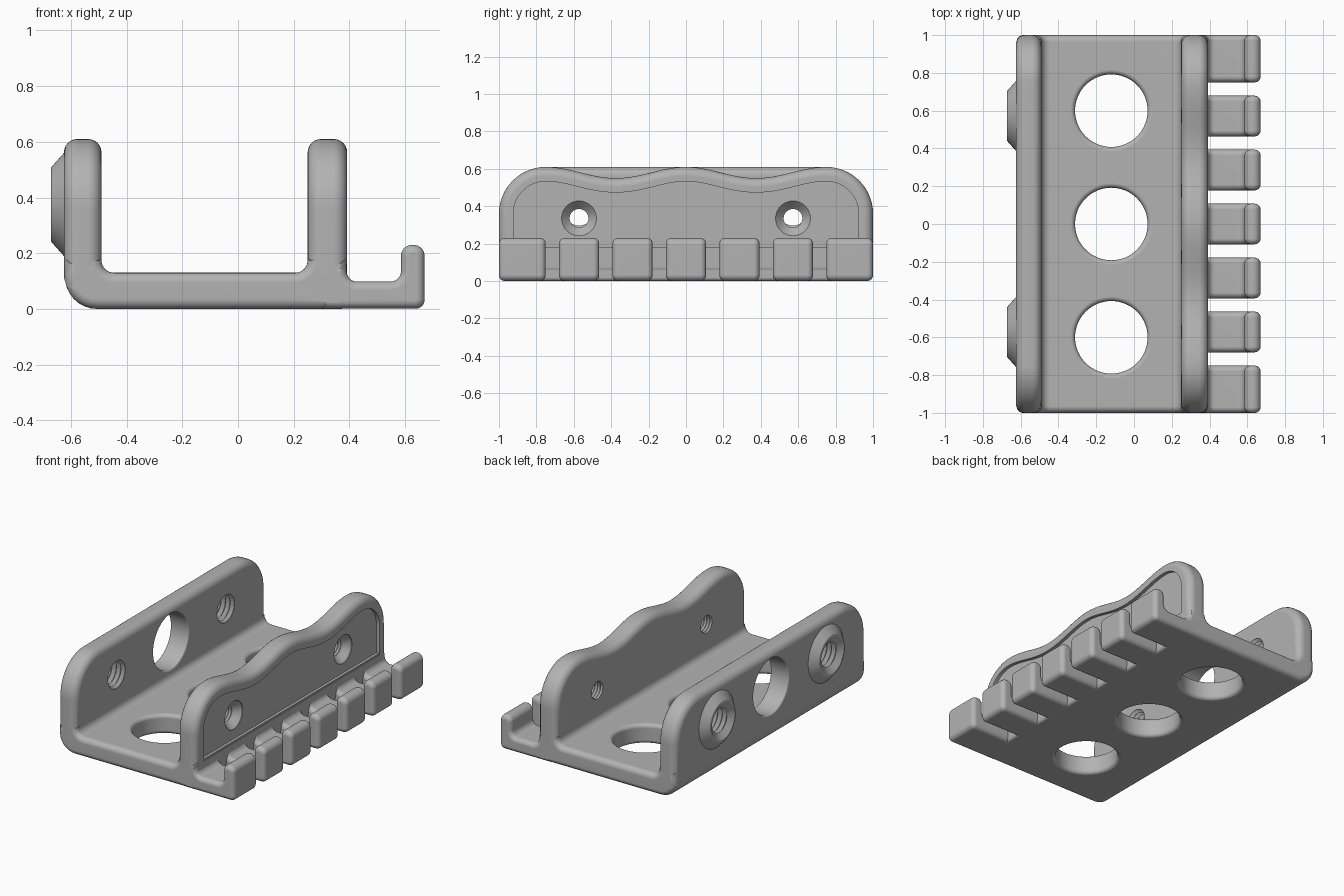
import bpy
import bmesh
from math import sin, cos, pi
from mathutils import Vector

cube = bpy.data.objects.get("Cube")
if cube:
    bpy.data.objects.remove(cube)

grey = bpy.data.materials.new("plain grey")
grey.use_nodes = True
grey.diffuse_color = (0.45, 0.45, 0.45, 1)
grey.node_tree.nodes["Principled BSDF"].inputs["Base Color"].default_value = grey.diffuse_color


def rounded(corners, steps=8):
    """Outline from square corners (u, v, radius)."""
    out = []
    for i, (u, v, r) in enumerate(corners):
        p = Vector((u, v))
        if r == 0:
            out.append(p)
            continue
        back = (Vector(corners[i - 1][:2]) - p).normalized()
        ahead = (Vector(corners[(i + 1) % len(corners)][:2]) - p).normalized()
        centre = p + r * (back + ahead)
        for k in range(steps + 1):
            a = pi / 2 * k / steps
            out.append(centre - ahead * r * cos(a) - back * r * sin(a))
    return out


def inset(outline, d):
    """Move a counter-clockwise outline inwards by d."""
    out = []
    for i, p in enumerate(outline):
        e1 = (p - outline[i - 1]).normalized()
        e2 = (outline[(i + 1) % len(outline)] - p).normalized()
        n1, n2 = Vector((-e1.y, e1.x)), Vector((-e2.y, e2.x))
        out.append(p + (n1 + n2) * d / (1 + n1.dot(n2)))
    return out


def build(name, rings):
    """Skin a stack of equal rings and close both ends."""
    bm = bmesh.new()
    loops = [[bm.verts.new(p) for p in ring] for ring in rings]
    n = len(loops[0])
    for a, b in zip(loops, loops[1:]):
        for i in range(n):
            j = (i + 1) % n
            bm.faces.new((a[i], a[j], b[j], b[i]))
    bm.faces.new(loops[0])
    bm.faces.new(loops[-1])
    bmesh.ops.recalc_face_normals(bm, faces=bm.faces)
    mesh = bpy.data.meshes.new(name)
    bm.to_mesh(mesh)
    bm.free()
    mesh.materials.append(grey)
    obj = bpy.data.objects.new(name, mesh)
    bpy.context.collection.objects.link(obj)
    return obj


def slab(name, outline, axis, start, end, r=0.0, steps=6):
    """Extrude an outline along an axis with rounded rims."""
    levels = [(start, 0), (end, 0)]
    if r:
        arc = [pi / 2 * k / steps for k in range(steps + 1)]
        levels = [(start + r * (1 - sin(a)), r * (1 - cos(a))) for a in reversed(arc)]
        levels += [(end - r * (1 - sin(a)), r * (1 - cos(a))) for a in arc]
    rings = []
    for w, d in levels:
        pts = inset(outline, d)
        rings.append([(w, p.x, p.y) if axis == "x" else (p.x, w, p.y) for p in pts])
    return build(name, rings)


def lathe(name, profile, axis, centre, sides=64):
    """Turn (radius, distance) pairs about an axis."""
    rings = []
    for r, t in profile:
        ring = []
        for k in range(sides):
            a, b = r * cos(2 * pi * k / sides), r * sin(2 * pi * k / sides)
            ring.append((t, centre[0] + a, centre[1] + b) if axis == "x"
                        else (centre[0] + a, centre[1] + b, t))
        rings.append(ring)
    return build(name, rings)


def soft_hole(r, lo, hi, f, steps=6):
    """Hole profile with rounded mouths of radius f."""
    arc = [pi / 2 * k / steps for k in range(steps + 1)]
    low = [(r + f * (1 - sin(a)), lo + f * (1 - cos(a))) for a in arc]
    high = [(r + f * (1 - sin(a)), hi - f * (1 - cos(a))) for a in reversed(arc)]
    return [(r + f, lo - 0.03)] + low + high + [(r + f, hi + 0.03)]


def thread(inner, outer, lo, hi, turns):
    pitch = (hi - lo) / turns
    return [(outer if k % 2 else inner, lo + pitch * k / 2) for k in range(2 * turns + 1)]


def cut(obj, cutters):
    bpy.context.view_layer.objects.active = obj
    for c in cutters:
        mod = obj.modifiers.new("cut", "BOOLEAN")
        mod.operation, mod.solver, mod.object = "DIFFERENCE", "EXACT", c
        bpy.ops.object.modifier_apply(modifier=mod.name)


def wall_outline(bottom, wavy):
    """Side outline of a wall, with a straight or a wavy top."""
    top, r, flat = 0.61, 0.25, 0.75
    arc = [pi / 2 * k / 16 for k in range(17)]
    pts = [Vector((-1, bottom)), Vector((1, bottom))]
    pts += [Vector((flat + r * cos(a), top - r + r * sin(a))) for a in arc]
    if wavy:
        for k in range(1, 60):
            y = flat - 2 * flat * k / 60
            pts.append(Vector((y, top - 0.03 + 0.03 * cos(2 * pi * y / flat))))
    pts += [Vector((-flat - r * sin(a), top - r + r * cos(a))) for a in arc]
    return pts


BOLT_Y, BOSS_Z, SCREW_Z = 0.572, 0.375, 0.335

# Floor plate with fillets that run up into both walls
floor = slab("floor_plate", rounded([
    (-0.625, 0, 0.12), (0.388, 0, 0.02), (0.388, 0.18, 0), (0.25, 0.18, 0),
    (0.25, 0.13, 0.045), (-0.49, 0.13, 0.045), (-0.49, 0.18, 0), (-0.62, 0.18, 0)]),
    "y", -1, 1, 0.035)
floor_cutters = [lathe("floor_hole_cutter", soft_hole(0.192, 0, 0.13, 0.025), "z", (-0.12, y))
                 for y in (-0.6, 0, 0.6)]
cut(floor, floor_cutters)

# Mounting wall with a large opening and two threaded bosses
mount = slab("mounting_wall", wall_outline(0.07, False), "x", -0.625, -0.49, 0.048)
opening = lathe("opening_cutter", soft_hole(0.182, -0.625, -0.49, 0.012), "x", (0, BOSS_Z))
parts, bolt_cutters = [floor, mount], []
for side, y in (("right", -BOLT_Y), ("left", BOLT_Y)):
    boss = lathe("boss_" + side, [(0.185, -0.6), (0.185, -0.625), (0.137, -0.668), (0.13, -0.672)],
                 "x", (y, BOSS_Z))
    bolt = lathe("bolt_cutter", [(0.118, -0.7), (0.118, -0.672)]
                 + thread(0.078, 0.098, -0.645, -0.48, 5), "x", (y, BOSS_Z))
    cut(boss, [bolt])
    bolt_cutters.append(bolt)
    parts.append(boss)
cut(mount, [opening] + bolt_cutters)

# Wavy wall with a recessed panel and two countersunk screw holes
wavy = slab("wavy_wall", wall_outline(0.03, True), "x", 0.25, 0.392, 0.048)
recess = slab("recess_cutter", inset(wall_outline(0.093, True), 0.077), "x", 0.37, 0.45)
screws = [lathe("screw_cutter", thread(0.05, 0.058, 0.24, 0.32, 4)
                + [(0.062, 0.33), (0.093, 0.365), (0.093, 0.42)], "x", (y, SCREW_Z))
          for y in (-BOLT_Y, BOLT_Y)]
cut(wavy, [recess] + screws)
parts.append(wavy)

# Row of hooks along the outer edge; the end hooks are wider
hook_outline = rounded([
    (0.3, 0.001, 0), (0.67, 0.001, 0.032), (0.67, 0.23, 0.04), (0.585, 0.23, 0.04),
    (0.585, 0.098, 0.038), (0.39, 0.098, 0.038), (0.39, 0.16, 0), (0.3, 0.16, 0)])
gap, end_width, mid_width = 0.071, 0.25, 0.2148
y = -1
for i in range(7):
    width = end_width if i in (0, 6) else mid_width
    parts.append(slab("hook_%d" % (i + 1), hook_outline, "y", y, y + width, 0.03))
    y += width + gap

# Cutters are no longer needed
for c in floor_cutters + bolt_cutters + screws + [opening, recess]:
    bpy.data.objects.remove(c)

# Smooth shading with crisp edges
for obj in parts:
    bpy.ops.object.select_all(action="DESELECT")
    obj.select_set(True)
    bpy.context.view_layer.objects.active = obj
    bpy.ops.object.shade_smooth_by_angle(angle=pi / 6)
    mod = obj.modifiers.new("even_shading", "WEIGHTED_NORMAL")
    mod.keep_sharp = True
